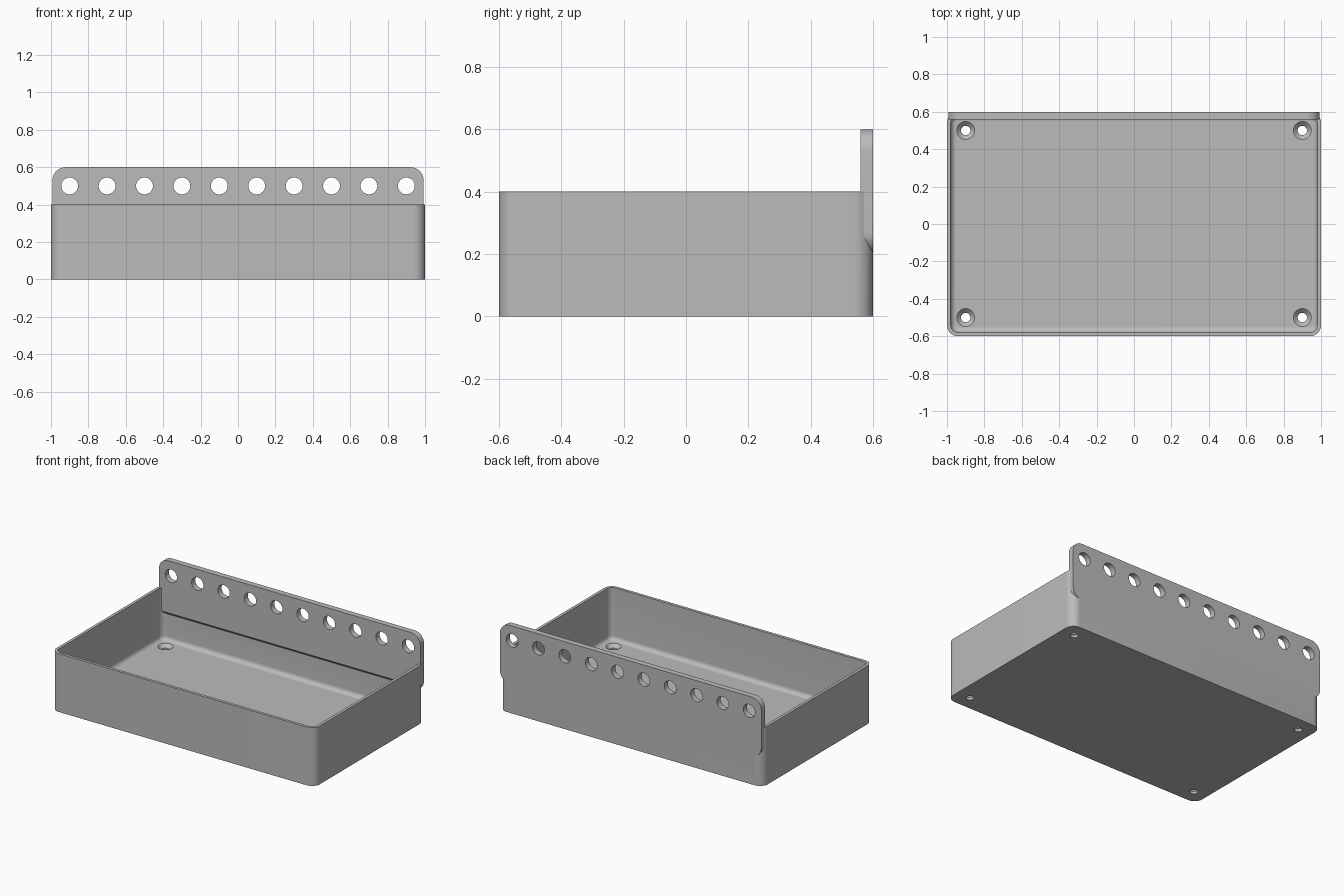
import bpy, bmesh, math
from mathutils import Matrix

if "Cube" in bpy.data.objects:
    bpy.data.objects.remove(bpy.data.objects["Cube"], do_unlink=True)

grey = bpy.data.materials.new("plain grey")
grey.use_nodes = True
colour = (0.5, 0.5, 0.5, 1)
grey.diffuse_color = colour
grey.node_tree.nodes["Principled BSDF"].inputs["Base Color"].default_value = colour


def rounded_rect(w, h, r, steps=10):
    """Counter-clockwise outline with half sizes w, h and corner radius r."""
    pts = []
    for q, (sx, sy) in enumerate([(1, 1), (-1, 1), (-1, -1), (1, -1)]):
        for i in range(steps + 1):
            a = math.pi / 2 * (q + i / steps)
            pts.append((sx * (w - r) + r * math.cos(a), sy * (h - r) + r * math.sin(a)))
    return pts


def loft(name, rings):
    """Closed solid through a list of (outline, z), capped at both ends."""
    bm = bmesh.new()
    loops = [[bm.verts.new((x, y, z)) for x, y in outline] for outline, z in rings]
    n = len(loops[0])
    for a, b in zip(loops, loops[1:]):
        for i in range(n):
            j = (i + 1) % n
            bm.faces.new((a[i], a[j], b[j], b[i]))
    bm.faces.new(loops[0])
    bm.faces.new(loops[-1])
    bmesh.ops.recalc_face_normals(bm, faces=bm.faces)
    mesh = bpy.data.meshes.new(name)
    bm.to_mesh(mesh)
    bm.free()
    mesh.materials.append(grey)
    obj = bpy.data.objects.new(name, mesh)
    bpy.context.collection.objects.link(obj)
    return obj


def circle(r, cx=0, cy=0, n=32):
    return [(cx + r * math.cos(2 * math.pi * i / n), cy + r * math.sin(2 * math.pi * i / n))
            for i in range(n)]


def combine(target, tool, operation):
    """Apply a boolean and discard the tool object."""
    mod = target.modifiers.new(operation.lower(), 'BOOLEAN')
    mod.operation, mod.object, mod.solver = operation, tool, 'EXACT'
    bpy.context.view_layer.objects.active = target
    bpy.ops.object.modifier_apply(modifier=mod.name)
    bpy.data.objects.remove(tool, do_unlink=True)


height, wall, floor, corner, fillet = 0.4, 0.02, 0.04, 0.06, 0.03

# Tray: outer wall, rim, inner wall and a filleted floor
rings = [(rounded_rect(1, 0.6, corner), 0), (rounded_rect(1, 0.6, corner), height),
         (rounded_rect(1 - wall, 0.6 - wall, corner - wall), height)]
for i in range(9):
    a = math.pi / 2 * i / 8
    inset = fillet * (1 - math.cos(a))
    rings.append((rounded_rect(1 - wall - inset, 0.6 - wall - inset, corner - wall - inset),
                  floor + fillet * (1 - math.sin(a))))
tray = loft("tray", rings)

# Back plate: rounded panel standing up, with its lower edge bevelled to the wall
outline = rounded_rect(0.992, 0.2, 0.07)
plate = loft("back_plate", [(outline, 0), (outline, 0.04)])
plate.data.transform(Matrix.Translation((0, 0.6, 0.4)) @ Matrix.Rotation(math.pi / 2, 4, 'X'))
bm = bmesh.new()
bm.from_mesh(plate.data)
cut = bmesh.ops.bisect_plane(bm, geom=bm.verts[:] + bm.edges[:] + bm.faces[:],
                             plane_co=(0, 0.6, 0.202), plane_no=(0, -1, -1), clear_outer=True)
bmesh.ops.contextual_create(bm, geom=[g for g in cut["geom_cut"] if isinstance(g, bmesh.types.BMEdge)])
bmesh.ops.recalc_face_normals(bm, faces=bm.faces)
bm.to_mesh(plate.data)
bm.free()
combine(tray, plate, 'UNION')

# Row of round holes along the plate
for i in range(10):
    drill = loft("plate_hole", [(circle(0.045), -0.1), (circle(0.045), 0.1)])
    drill.data.transform(Matrix.Translation((-0.9 + 0.2 * i, 0.58, 0.5))
                         @ Matrix.Rotation(math.pi / 2, 4, 'X'))
    combine(tray, drill, 'DIFFERENCE')

# Countersunk screw holes in the floor corners
for x in (-0.9, 0.9):
    for y in (-0.5, 0.5):
        profile = [(0.025, -0.1), (0.025, 0.017), (0.048, floor), (0.048, 0.1)]
        drill = loft("screw_hole", [(circle(r, x, y), z) for r, z in profile])
        combine(tray, drill, 'DIFFERENCE')

bpy.ops.object.select_all(action='DESELECT')
tray.select_set(True)
bpy.context.view_layer.objects.active = tray
bpy.ops.object.shade_smooth_by_angle(angle=math.radians(30))
